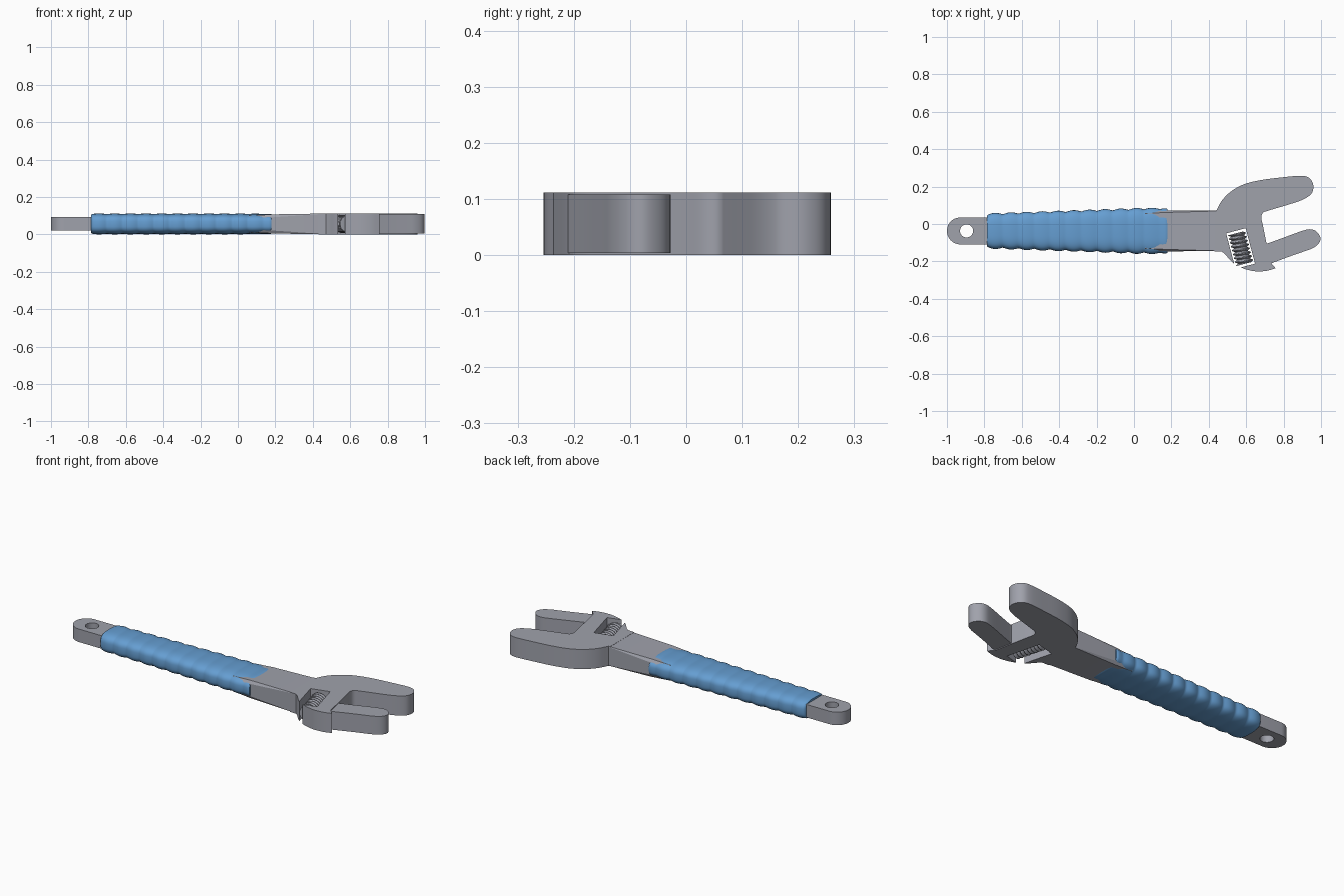
import bpy, bmesh, math
from mathutils import Vector, Matrix

if "Cube" in bpy.data.objects:
    bpy.data.objects.remove(bpy.data.objects["Cube"])

def material(name, rgb):
    m = bpy.data.materials.new(name)
    m.diffuse_color = (*rgb, 1)
    m.use_nodes = True
    m.node_tree.nodes["Principled BSDF"].inputs["Base Color"].default_value = m.diffuse_color
    return m

steel = material("grey steel", (0.35, 0.36, 0.41))
blue = material("blue rubber", (0.13, 0.34, 0.64))
MID = 0.056          # mid height of the tool
AXIS = -0.037        # y of the handle axis

def loft(name, rings, mat, angle=35):
    """Skin a list of equal-sized closed rings and cap both ends."""
    bm = bmesh.new()
    rows = [[bm.verts.new(p) for p in r] for r in rings]
    n = len(rows[0])
    for a, b in zip(rows, rows[1:]):
        for i in range(n):
            bm.faces.new((a[i], a[(i + 1) % n], b[(i + 1) % n], b[i]))
    bm.faces.new(rows[0])
    bm.faces.new(rows[-1])
    bmesh.ops.recalc_face_normals(bm, faces=bm.faces)
    me = bpy.data.meshes.new(name)
    bm.to_mesh(me)
    bm.free()
    ob = bpy.data.objects.new(name, me)
    bpy.context.collection.objects.link(ob)
    me.materials.append(mat)
    bpy.ops.object.select_all(action='DESELECT')
    ob.select_set(True)
    bpy.context.view_layer.objects.active = ob
    bpy.ops.object.shade_smooth_by_angle(angle=math.radians(angle))
    return ob

def prism(name, outline, z0, z1, mat):
    return loft(name, [[(x, y, z) for x, y in outline] for z in (z0, z1)], mat)

def smooth(points, steps=5):
    """Closed Catmull-Rom curve; a point given three values stays a sharp corner."""
    out, n = [], len(points)
    for i in range(n):
        b, c = points[i], points[(i + 1) % n]
        a = b if len(b) == 3 else points[i - 1]
        d = c if len(c) == 3 else points[(i + 2) % n]
        a, b, c, d = (Vector(p[:2]) for p in (a, b, c, d))
        for s in range(steps):
            t = s / steps
            p = 0.5 * (2 * b + (c - a) * t + (2 * a - 5 * b + 4 * c - d) * t * t
                       + (3 * b - a - 3 * c + d) * t ** 3)
            out.append((p.x, p.y))
    return out

def cut(ob, cutter):
    mod = ob.modifiers.new("cut", 'BOOLEAN')
    mod.operation, mod.solver, mod.object = 'DIFFERENCE', 'EXACT', cutter
    bpy.ops.object.select_all(action='DESELECT')
    bpy.context.view_layer.objects.active = ob
    ob.select_set(True)
    # keep the cut as the first step, before the smoothing modifier if any
    bpy.ops.object.modifier_move_to_index(modifier="cut", index=0)
    bpy.ops.object.modifier_apply(modifier="cut")
    bpy.data.objects.remove(cutter)
    bpy.ops.object.shade_smooth_by_angle(angle=math.radians(35))

# head with fixed jaw
K = 1
head = prism("head", smooth([
    (0.43, 0.07, K), (0.44, 0.07, K), (0.47, 0.125), (0.52, 0.175), (0.59, 0.213),
    (0.68, 0.235), (0.78, 0.248), (0.89, 0.258), (0.935, 0.247), (0.957, 0.215),
    (0.957, 0.18), (0.94, 0.153), (0.895, 0.127), (0.82, 0.102), (0.72, 0.072),
    (0.69, 0.06), (0.681, 0.035), (0.688, 0.0, K), (0.728, -0.2, K), (0.737, -0.213),
    (0.757, -0.236, K), (0.71, -0.25), (0.65, -0.253), (0.585, -0.238),
    (0.53, -0.208), (0.49, -0.165), (0.47, -0.148, K), (0.43, -0.147, K)]),
    0, 2 * MID, steel)

# slot through the head for the adjusting screw
along = Vector((0.05, -0.19)).normalized()
across = Vector((-along.y, along.x))
centre = Vector((0.57, -0.131))
slot = [centre + along * (a * 0.098) + across * (b * 0.054)
        for a, b in ((-1, -1), (1, -1), (1, 1), (-1, 1))]
cut(head, prism("slot_cutter", [(p.x, p.y) for p in slot], -0.1, 0.3, steel))

# sliding jaw, a little thinner than the head
prism("sliding_jaw", smooth([
    (0.69, -0.11, K), (0.712, -0.105, K), (0.80, -0.073), (0.89, -0.04), (0.94, -0.028),
    (0.975, -0.04), (0.997, -0.075), (0.985, -0.108), (0.95, -0.132), (0.90, -0.15),
    (0.82, -0.178), (0.73, -0.212, K), (0.70, -0.212, K)]), 0.004, 2 * MID - 0.004, steel)

# adjusting screw: helical ridges on a cylinder
threads, seg, rows, length = 8, 20, 96, 0.17
base = Vector((centre.x, centre.y, MID))
u = Vector((along.x, along.y, 0))
v = Vector((across.x, across.y, 0))
rings = []
for j in range(rows + 1):
    t = j / rows
    ring = []
    for i in range(seg):
        a = 2 * math.pi * i / seg
        phase = (t * threads + i / seg) % 1
        r = 0.034 + 0.014 * min(1, 2.6 * min(phase, 1 - phase))
        ring.append(base + u * (t - 0.5) * length
                    + v * r * math.cos(a) + Vector((0, 0, r * math.sin(a))))
    rings.append(ring)
loft("adjusting_screw", rings, steel)

# neck: slanted edges near the grip that fade into the square head
def neck_ring(x, wide, flat, side, top):
    pts = [(wide, -side), (wide, side), (flat, top), (-flat, top),
           (-wide, side), (-wide, -side), (-flat, -top), (flat, -top)]
    return [(x, AXIS + y, MID + z) for y, z in pts]

loft("neck", [neck_ring(0.06, 0.108, 0.094, 0.025, 0.044),
              neck_ring(0.18, 0.109, 0.099, 0.035, 0.051),
              neck_ring(0.46, 0.108, 0.107, 0.054, 0.0555)], steel, 20)

# hanging tab with a round end and a hole
R = 0.072
tab = [(-1 + R - R * math.sin(math.pi * i / 24), AXIS + R * math.cos(math.pi * i / 24))
       for i in range(25)]
end = prism("hanging_tab", [(-0.74, AXIS + R)] + tab + [(-0.74, AXIS - R)],
            0.02, 0.094, steel)
hole = [(-0.895 + 0.035 * math.cos(math.pi * i / 16), AXIS + 0.035 * math.sin(math.pi * i / 16))
        for i in range(32)]
cut(end, prism("hole_cutter", hole, -0.1, 0.3, steel))

# grip: rounded box section that widens toward the head, with finger waves
rings, n, steps = [], 48, 130
x0, x1 = -0.785, 0.18
for j in range(steps + 1):
    t = j / steps
    wave = abs(math.sin(math.pi * 11.5 * t))
    fade = 1 - max(0, (t - 0.85) / 0.15) * 0.6
    half_w = 0.086 + 0.031 * min(1, t / 0.93) + 0.009 * wave * fade
    half_h = 0.0525 + 0.0033 * wave * fade
    if j in (0, steps):      # softened rims
        half_w -= 0.004
        half_h -= 0.003
    ring = []
    for i in range(n):
        a = 2 * math.pi * i / n
        c, s = math.cos(a), math.sin(a)
        ring.append((x0 + (x1 - x0) * t,
                     AXIS + half_w * math.copysign(abs(c) ** 0.65, c),
                     MID + half_h * math.copysign(abs(s) ** 0.65, s)))
    rings.append(ring)
loft("grip", rings, blue, 50)
